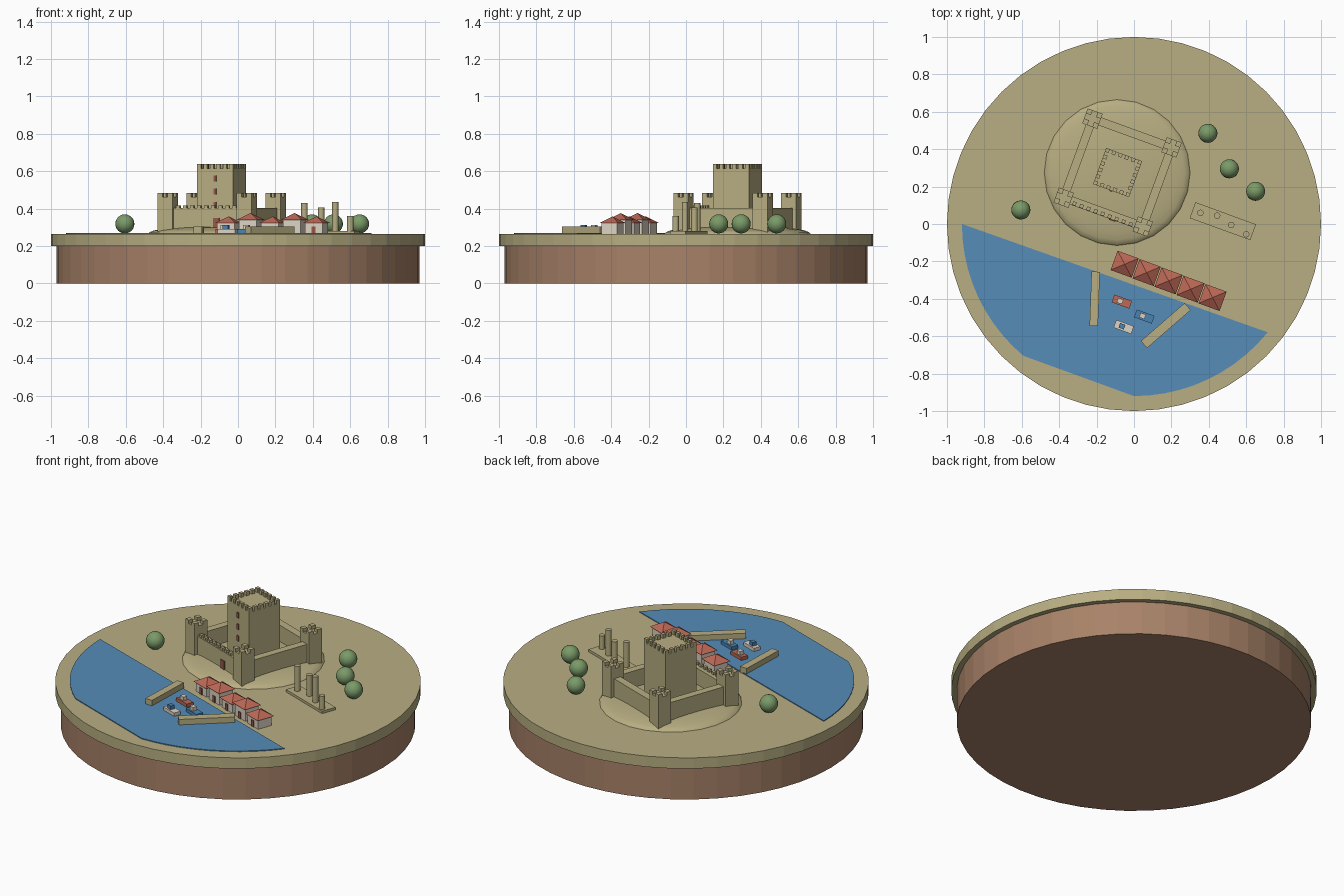
import bpy, bmesh
from math import radians, sin, cos, sqrt
from mathutils import Matrix, Vector

cube = bpy.data.objects.get("Cube")
if cube:
    bpy.data.objects.remove(cube, do_unlink=True)


def material(name, rgb):
    m = bpy.data.materials.new(name)
    m.use_nodes = True
    col = [(c / 255 / 12.92 if c < 11 else ((c / 255 + 0.055) / 1.055) ** 2.4) for c in rgb] + [1]
    m.diffuse_color = col
    m.node_tree.nodes["Principled BSDF"].inputs["Base Color"].default_value = col
    return m


LAND = material("dry grass", (184, 174, 130))
STONE = material("sandstone", (184, 174, 130))
EARTH = material("earth", (168, 130, 104))
WATER = material("water blue", (86, 140, 184))
LEAF = material("leaf green", (122, 154, 104))
ROOF = material("roof red", (188, 104, 86))
CREAM = material("cream plaster", (222, 212, 196))
BROWN = material("door brown", (150, 88, 70))
BLUE = material("boat blue", (74, 132, 180))

GROUND = 0.265
TILT = radians(-20)


def frame(x, y, angle=TILT):
    return Matrix.Translation((x, y, 0)) @ Matrix.Rotation(angle, 4, 'Z')


def finish(name, bm, mat, smooth=False):
    me = bpy.data.meshes.new(name)
    bmesh.ops.recalc_face_normals(bm, faces=bm.faces)
    bm.to_mesh(me)
    bm.free()
    me.materials.append(mat)
    ob = bpy.data.objects.new(name, me)
    bpy.context.collection.objects.link(ob)
    if smooth:
        bpy.ops.object.select_all(action='DESELECT')
        ob.select_set(True)
        bpy.context.view_layer.objects.active = ob
        bpy.ops.object.shade_smooth_by_angle(angle=radians(40))
    return ob


def add_box(bm, m, x, y, z0, z1, w, d):
    place = Matrix.Translation((x, y, (z0 + z1) / 2)) @ Matrix.Diagonal((w, d, z1 - z0, 1))
    bmesh.ops.create_cube(bm, size=1, matrix=m @ place)


def box(name, mat, m, x, y, z0, z1, w, d):
    bm = bmesh.new()
    add_box(bm, m, x, y, z0, z1, w, d)
    return finish(name, bm, mat)


def cylinder(name, mat, x, y, z0, z1, r, sides, smooth=False):
    bm = bmesh.new()
    bmesh.ops.create_cone(bm, cap_ends=True, segments=sides, radius1=r, radius2=r, depth=z1 - z0,
                          matrix=Matrix.Translation((x, y, (z0 + z1) / 2)))
    return finish(name, bm, mat, smooth)


def ball(name, mat, x, y, z, r, rz, u, v):
    bm = bmesh.new()
    bmesh.ops.create_uvsphere(bm, u_segments=u, v_segments=v, radius=1,
                              matrix=Matrix.Translation((x, y, z)) @ Matrix.Diagonal((r, r, rz, 1)))
    return finish(name, bm, mat, True)


def battlement_ring(bm, m, x, y, z, side, count, size, height):
    # merlons flush with the edge of a square roof
    h = (side - size) / 2
    for i in range(count):
        for j in range(count):
            if i in (0, count - 1) or j in (0, count - 1):
                add_box(bm, m, x - h + 2 * h * i / (count - 1), y - h + 2 * h * j / (count - 1),
                        z, z + height, size, size)


# Base
cylinder("earth_base", EARTH, 0, 0, 0, 0.2, 0.97, 48)
cylinder("land_disc", LAND, 0, 0, 0.2, GROUND, 1, 48)

# Bay: two arcs joined by straight shores
bm = bmesh.new()
angles = [-39 - 51 * i / 10 for i in range(11)] + [-130 - 50 * i / 10 for i in range(11)]
rim = [bm.verts.new((0.92 * cos(radians(a)), 0.92 * sin(radians(a)), GROUND - 0.005)) for a in angles]
face = bm.faces.new(rim)
top = bmesh.ops.extrude_face_region(bm, geom=[face])["geom"]
bmesh.ops.translate(bm, vec=(0, 0, 0.01), verts=[v for v in top if isinstance(v, bmesh.types.BMVert)])
finish("bay_water", bm, WATER)

# Castle hill
ball("castle_hill", LAND, -0.09, 0.275, GROUND, 0.39, 0.046, 24, 16)

# Castle
castle = frame(-0.0875, 0.275)
HALF = 0.225
bm = bmesh.new()
for sx in (-1, 1):
    for sy in (-1, 1):
        add_box(bm, castle, sx * HALF, sy * HALF, GROUND, 0.462, 0.085, 0.085)
        battlement_ring(bm, castle, sx * HALF, sy * HALF, 0.462, 0.085, 2, 0.028, 0.02)
finish("corner_towers", bm, STONE)

bm = bmesh.new()
for s in (-1, 1):
    add_box(bm, castle, 0, s * HALF, GROUND, 0.402, 2 * HALF - 0.08, 0.045)
    add_box(bm, castle, s * HALF, 0, GROUND, 0.402, 0.045, 2 * HALF - 0.08)
for i in range(9):
    add_box(bm, castle, -0.16 + 0.04 * i, -HALF - 0.01, 0.402, 0.417, 0.02, 0.02)
finish("curtain_walls", bm, STONE)

bm = bmesh.new()
add_box(bm, castle, 0, 0, GROUND, 0.615, 0.205, 0.205)
battlement_ring(bm, castle, 0, 0, 0.615, 0.205, 6, 0.021, 0.024)
finish("keep", bm, STONE)

box("castle_gate", BROWN, castle, 0.06, -HALF - 0.0235, 0.295, 0.35, 0.035, 0.008)
for i in range(3):
    z = 0.42 + 0.07 * i
    box("keep_window", BROWN, castle, 0, -0.104, z - 0.016, z + 0.016, 0.016, 0.008)

# Row of harbour houses
for i in range(5):
    house = frame(-0.05 + 0.1175 * i, -0.215 - 0.0445 * i)
    eave = 0.322 + 0.018 * (i % 2)
    box("house_walls", CREAM, house, 0, 0, GROUND, eave, 0.1, 0.09)
    box("house_door", BROWN, house, 0, -0.046, GROUND, GROUND + 0.038, 0.022, 0.008)
    bm = bmesh.new()
    bmesh.ops.create_cone(bm, cap_ends=True, segments=4, radius1=1 / sqrt(2), radius2=0, depth=0.036,
                          matrix=Matrix.Rotation(radians(45), 4, 'Z'))
    bmesh.ops.transform(bm, verts=bm.verts, matrix=house @ Matrix.Translation((0, 0, eave + 0.018))
                        @ Matrix.Diagonal((0.12, 0.11, 1, 1)))
    finish("house_roof", bm, ROOF)

# Piers
box("west_pier", STONE, frame(-0.21, -0.4, radians(-2)), 0, 0, GROUND, 0.303, 0.045, 0.29)
box("east_pier", STONE, frame(0.17, -0.543, radians(41)), 0, 0, GROUND, 0.303, 0.31, 0.05)

# Boats
for x, y, hull, cabin in ((-0.065, -0.415, ROOF, CREAM), (0.055, -0.495, BLUE, CREAM),
                          (-0.055, -0.55, CREAM, BLUE)):
    boat = frame(x, y)
    box("boat_hull", hull, boat, 0, 0, GROUND, 0.29, 0.1, 0.044)
    box("boat_cabin", cabin, boat, -0.01, 0, 0.29, 0.312, 0.03, 0.026)

# Ruined colonnade
box("ruin_platform", STONE, frame(0.475, 0.015), 0, 0, GROUND, 0.28, 0.345, 0.09)
for x, y, z in ((0.355, 0.06, 0.43), (0.445, 0.045, 0.405), (0.52, -0.005, 0.435), (0.6, -0.055, 0.36)):
    cylinder("ruin_column", STONE, x, y, 0.28, z, 0.017, 12, True)

# Round trees
for x, y in ((-0.605, 0.075), (0.395, 0.485), (0.51, 0.295), (0.65, 0.175)):
    ball("round_tree", LEAF, x, y, 0.318, 0.051, 0.051, 20, 12)
